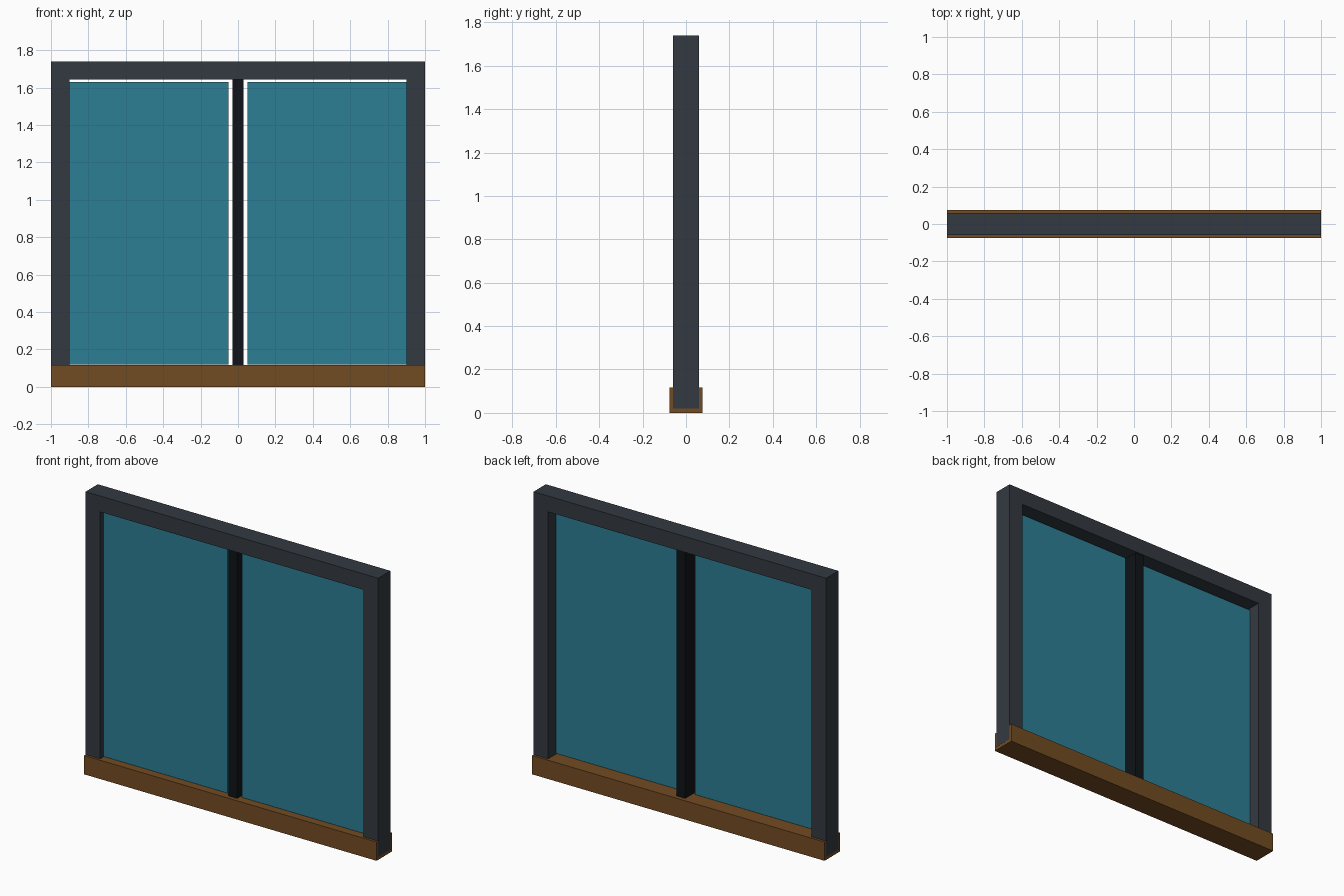
import bpy, bmesh

if "Cube" in bpy.data.objects:
    bpy.data.objects.remove(bpy.data.objects["Cube"])


def paint(obj, name, rgb):
    mat = bpy.data.materials.get(name) or bpy.data.materials.new(name)
    mat.diffuse_color = (*rgb, 1)
    mat.use_nodes = True
    mat.node_tree.nodes["Principled BSDF"].inputs["Base Color"].default_value = mat.diffuse_color
    obj.data.materials.append(mat)


def extruded(name, profile, y0, y1, mat, rgb):
    """Extrude an (x, z) outline from y0 to y1."""
    bm = bmesh.new()
    face = bm.faces.new([bm.verts.new((x, y0, z)) for x, z in profile])
    out = bmesh.ops.extrude_face_region(bm, geom=[face])
    moved = [v for v in out["geom"] if isinstance(v, bmesh.types.BMVert)]
    bmesh.ops.translate(bm, vec=(0, y1 - y0, 0), verts=moved)
    bmesh.ops.recalc_face_normals(bm, faces=bm.faces)
    mesh = bpy.data.meshes.new(name)
    bm.to_mesh(mesh)
    bm.free()
    obj = bpy.data.objects.new(name, mesh)
    bpy.context.collection.objects.link(obj)
    paint(obj, mat, rgb)
    return obj


def rect(x0, x1, z0, z1):
    return [(x0, z0), (x1, z0), (x1, z1), (x0, z1)]


# Outer frame: two stiles and the top rail in one outline
left = [(-0.9, 1.642), (-0.9, 0.02), (-1, 0.02), (-1, 1.74)]
right = [(-x, z) for x, z in reversed(left)]
extruded("frame", left + right, -0.06, 0.06, "dark_grey", (0.033, 0.042, 0.053))

# Wooden sill, ends a hair inside the stile faces
extruded("sill", rect(-0.9995, 0.9995, 0, 0.116), -0.075, 0.075,
         "wood", (0.17, 0.072, 0.016))

# Centre mullion
extruded("mullion", rect(-0.029, 0.029, 0.1, 1.643), -0.05, 0.05,
         "black", (0.005, 0.007, 0.009))

# Glass panes, set towards the front with a gap around the mullion
for side, name in ((-1, "left_pane"), (1, "right_pane")):
    x0, x1 = sorted((side * 0.05, side * 0.9))
    extruded(name, rect(x0, x1, 0.12, 1.63), -0.03, -0.018,
             "glass", (0.025, 0.21, 0.30))
